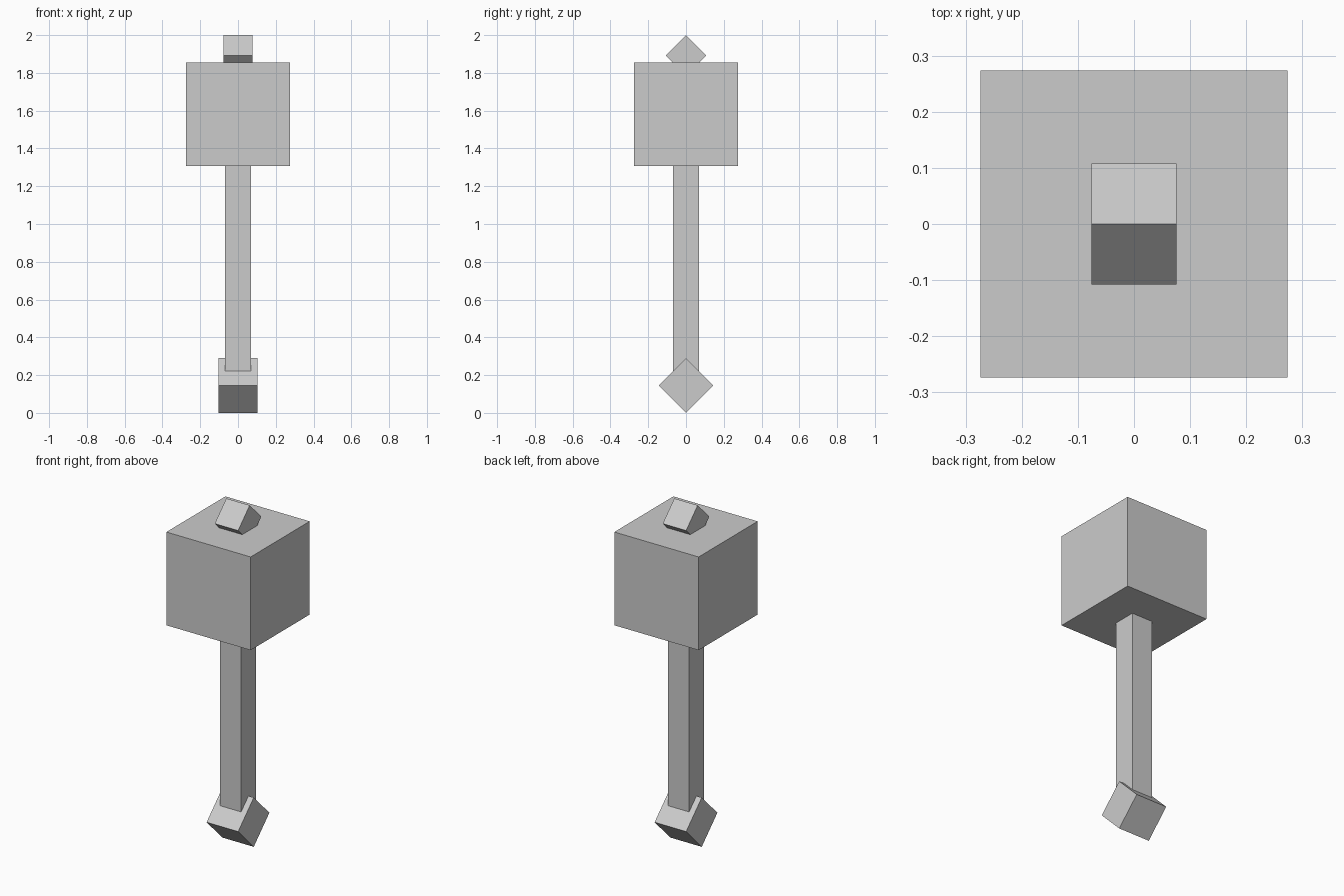
import bpy
from math import radians, sqrt

if "Cube" in bpy.data.objects:
    bpy.data.objects.remove(bpy.data.objects["Cube"])


def box(name, size, z, tilt=0):
    """Add a box centred on the z axis, optionally tilted about x."""
    bpy.ops.mesh.primitive_cube_add(size=1, location=(0, 0, z))
    obj = bpy.context.object
    obj.name = name
    obj.scale = size
    obj.rotation_euler.x = radians(tilt)
    return obj


POMMEL, CAP, HEAD, SHAFT = 0.205, 0.152, 0.548, 0.136

# Pommel: cube standing on its edge at the bottom
box("pommel", (POMMEL,) * 3, POMMEL / sqrt(2), 45)

# Shaft: square bar from inside the pommel into the head
shaft_bottom, shaft_top = 0.18, 1.36
box("shaft", (SHAFT, SHAFT, shaft_top - shaft_bottom), (shaft_bottom + shaft_top) / 2)

# Head: large cube
box("head", (HEAD,) * 3, 1.58)

# Cap: small cube on its edge, half sunk into the head
box("cap", (CAP,) * 3, 2 - CAP / sqrt(2), 45)
